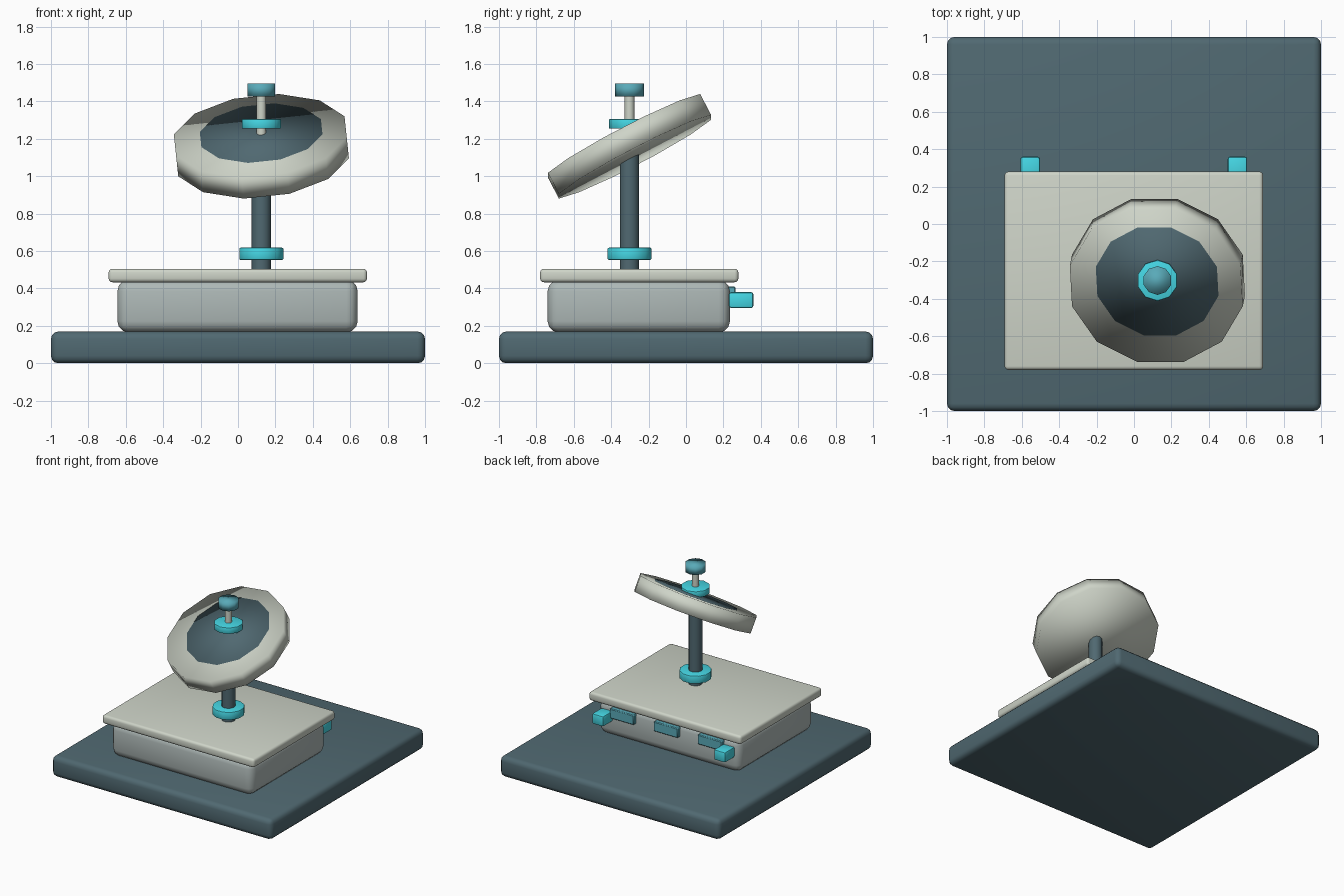
import bpy, bmesh
from math import radians, pi
from mathutils import Matrix

if "Cube" in bpy.data.objects:
    bpy.data.objects.remove(bpy.data.objects["Cube"])


def material(name, rgb):
    m = bpy.data.materials.new(name)
    m.diffuse_color = (*rgb, 1)
    m.use_nodes = True
    m.node_tree.nodes["Principled BSDF"].inputs["Base Color"].default_value = m.diffuse_color
    return m


DARK = material("slate", (0.08, 0.14, 0.165))
CYAN = material("cyan", (0.06, 0.68, 0.78))
TEAL = material("teal", (0.10, 0.40, 0.48))
CREAM = material("cream", (0.62, 0.66, 0.58))
GREY = material("grey", (0.42, 0.48, 0.47))


def finish(bm, name, mat, loc, smooth=None):
    me = bpy.data.meshes.new(name)
    bm.to_mesh(me)
    bm.free()
    ob = bpy.data.objects.new(name, me)
    bpy.context.collection.objects.link(ob)
    me.materials.append(mat)
    ob.location = loc
    if smooth:
        bpy.ops.object.select_all(action='DESELECT')
        ob.select_set(True)
        bpy.context.view_layer.objects.active = ob
        bpy.ops.object.shade_smooth_by_angle(angle=radians(smooth))
    return ob


def box(name, lo, hi, mat, bevel=0.0, segments=3):
    bm = bmesh.new()
    size = [b - a for a, b in zip(lo, hi)]
    mid = [(a + b) / 2 for a, b in zip(lo, hi)]
    bmesh.ops.create_cube(bm, size=1, matrix=Matrix.Diagonal((*size, 1)))
    if bevel:
        bmesh.ops.bevel(bm, geom=bm.edges[:], offset=bevel, segments=segments,
                        profile=0.5, affect='EDGES')
    return finish(bm, name, mat, mid, 40)


def disc(name, centre, radius, depth, sides, mat, spin=0.0, bevel=0.0, smooth=40):
    bm = bmesh.new()
    bmesh.ops.create_cone(bm, cap_ends=True, segments=sides, radius1=radius,
                          radius2=radius, depth=depth,
                          matrix=Matrix.Rotation(spin, 4, 'Z'))
    if bevel:
        rims = [e for e in bm.edges if abs(e.verts[0].co.z - e.verts[1].co.z) < 1e-5]
        bmesh.ops.bevel(bm, geom=rims, offset=bevel, segments=2, profile=0.5,
                        affect='EDGES')
    return finish(bm, name, mat, centre, smooth)


# Plinth, body and lid
box("base_plate", (-1, -1, 0), (1, 1, 0.17), DARK, 0.04)
box("body", (-0.645, -0.74, 0.165), (0.64, 0.235, 0.445), GREY, 0.06)
box("lid", (-0.692, -0.78, 0.433), (0.69, 0.28, 0.505), CREAM, 0.02)

# Rear vents and feet
for x in (-0.4, 0.0, 0.4):
    box("rear_vent", (x - 0.11, 0.22, 0.33), (x + 0.11, 0.265, 0.41), TEAL, 0.006, 1)
for x in (-0.555, 0.553):
    box("rear_foot", (x - 0.052, 0.23, 0.295), (x + 0.052, 0.36, 0.38), CYAN, 0.012, 2)

# Mast with its collar
X, Y = 0.125, -0.302
disc("mast", (X, Y, 0.82), 0.052, 0.66, 12, DARK)
disc("mast_collar", (X, Y, 0.585), 0.122, 0.066, 12, CYAN, pi / 12, 0.008)

# Tilted dish and its inset face
tilt = (radians(27.5), radians(-6), 0)
dish = disc("dish", (X, Y, 1.16), 0.475, 0.127, 12, CREAM, pi / 12, smooth=180)
inset = disc("dish_face", (X, Y + 0.002, 1.218), 0.337, 0.03, 12, DARK, pi / 12, smooth=180)
for ob in (dish, inset):
    ob.rotation_euler = tilt

# Feed pin with collar and knob
disc("feed_collar", (X, Y, 1.28), 0.11, 0.052, 10, CYAN, 0, 0.006)
disc("feed_pin", (X, Y, 1.31), 0.026, 0.25, 12, CREAM)
disc("feed_knob", (X, Y, 1.461), 0.077, 0.068, 10, TEAL, 0, 0, 180)
